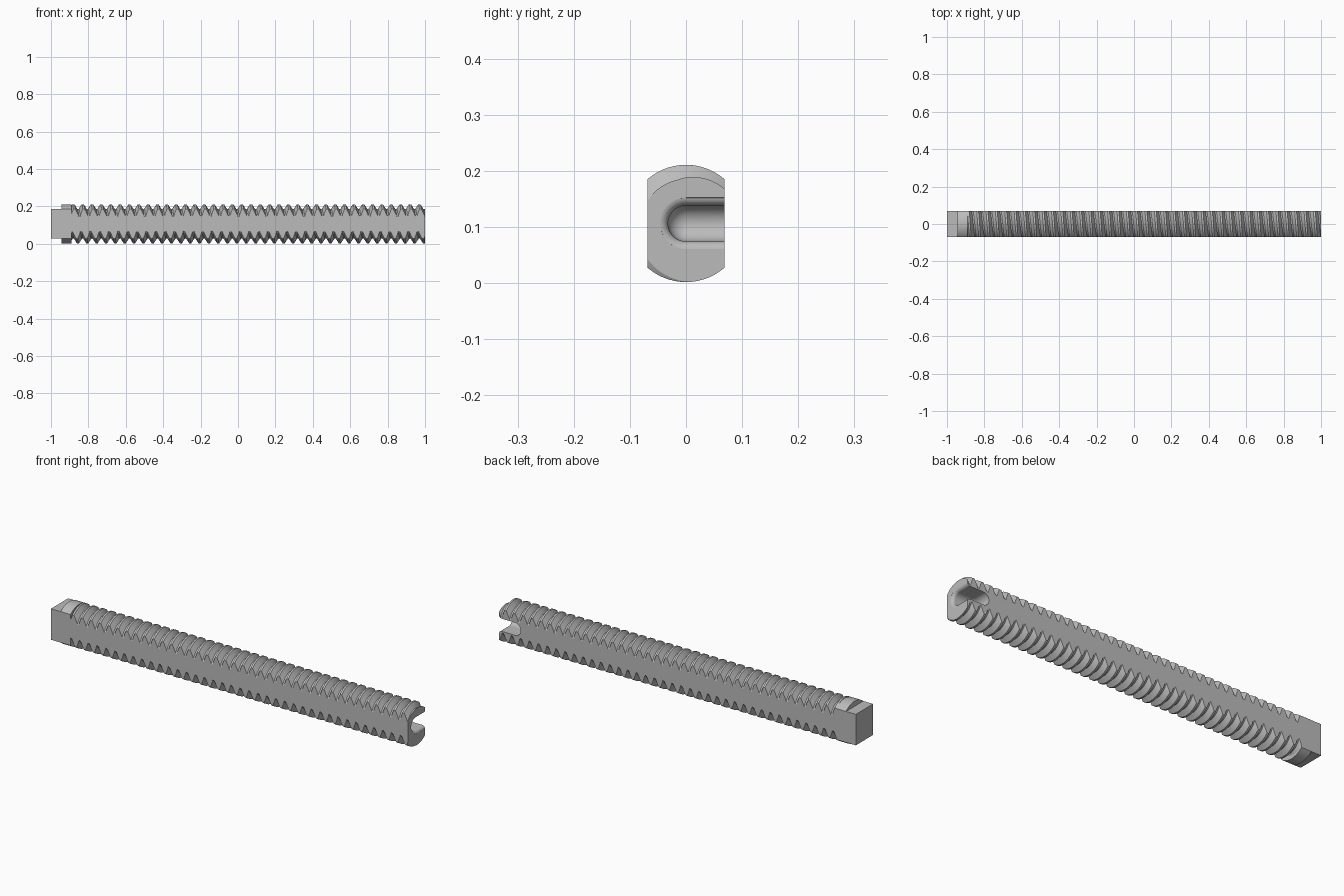
import bpy, bmesh
from math import sin, cos, pi, radians

R, ROOT, HALF_Y, ZC = 0.1045, 0.079, 0.069, 0.1065
PITCH, SEG = 0.05, 64
COLLAR_X, HEAD_X = -0.89, -0.945

if "Cube" in bpy.data.objects:
    bpy.data.objects.remove(bpy.data.objects["Cube"])

steel = bpy.data.materials.new("grey steel")
steel.use_nodes = True
steel.diffuse_color = (0.5, 0.5, 0.5, 1)
steel.node_tree.nodes["Principled BSDF"].inputs["Base Color"].default_value = (0.5, 0.5, 0.5, 1)


def make(name, bm):
    bmesh.ops.recalc_face_normals(bm, faces=bm.faces)
    mesh = bpy.data.meshes.new(name)
    bm.to_mesh(mesh)
    bm.free()
    mesh.materials.append(steel)
    ob = bpy.data.objects.new(name, mesh)
    bpy.context.collection.objects.link(ob)
    return ob


def box(name, x0, x1, half_y, half_z):
    bm = bmesh.new()
    bmesh.ops.create_cube(bm, size=1)
    for v in bm.verts:
        v.co = ((x0 + x1) / 2 + v.co.x * (x1 - x0), v.co.y * 2 * half_y, ZC + v.co.z * 2 * half_z)
    return make(name, bm)


def loft(name, rings):
    """Closed solid through a row of equal-length point rings."""
    bm = bmesh.new()
    rows = [[bm.verts.new(p) for p in ring] for ring in rings]
    for a, b in zip(rows, rows[1:]):
        for i in range(len(a)):
            j = (i + 1) % len(a)
            bm.faces.new((a[i], a[j], b[j], b[i]))
    bm.faces.new(rows[0])
    bm.faces.new(rows[-1])
    return make(name, bm)


def cut(ob, cutter, operation):
    mod = ob.modifiers.new(operation.lower(), 'BOOLEAN')
    mod.object, mod.operation, mod.solver = cutter, operation, 'EXACT'
    bpy.context.view_layer.objects.active = ob
    bpy.ops.object.modifier_apply(modifier=mod.name)
    bpy.data.objects.remove(cutter)


def smooth(ob):
    bpy.ops.object.select_all(action='DESELECT')
    ob.select_set(True)
    bpy.context.view_layer.objects.active = ob
    bpy.ops.object.shade_smooth_by_angle(angle=radians(25))


# Helical thread: one tooth profile swept round the axis, longer than needed
profile = [(-0.075, ROOT), (0.075, ROOT), (0.4, R), (0.6, R), (0.925, ROOT)]
bm = bmesh.new()
turns = 41
previous = None
for n in range(turns * SEG + 1):
    a = radians(130) + 2 * pi * n / SEG
    row = [bm.verts.new((1 + PITCH * (n / SEG + u - turns + 1.5 + 0.5), r * cos(a), ZC + r * sin(a)))
           for u, r in profile]
    if previous:
        for k in range(len(row) - 1):
            bm.faces.new((previous[k], previous[k + 1], row[k + 1], row[k]))
    previous = row
bmesh.ops.remove_doubles(bm, verts=bm.verts, dist=1e-5)
# Close both ends with fans to the axis
rims = [e for e in bm.edges if e.is_boundary]
for side in (-1, 1):
    tip = bm.verts.new((side * 1.2, 0, ZC))
    for e in rims:
        if e.verts[0].co.x * side > 0:
            bm.faces.new((*e.verts, tip))
bar = make("threaded_bar", bm)
cut(bar, box("bar_trim", COLLAR_X, 1, HALF_Y, 0.3), 'INTERSECT')

# Rounded hook slot in the end: open to the back, ball-shaped floor, flared mouth
slot_r, flare, floor_x = 0.032, 0.016, 0.91
stations = [(floor_x - slot_r * cos(t), slot_r * sin(t))
            for t in [pi / 2 * (i + 0.3) / 10.3 for i in range(11)]]
stations += [(1 - flare + flare * sin(t), slot_r + flare * (1 - cos(t)))
             for t in [radians(82) * i / 8 for i in range(9)]]
stations.append((1.02, slot_r + flare))
rings = []
for x, w in stations:
    arc = [pi / 2 + pi * i / 24 for i in range(25)]
    rings.append([(x, 0.2, ZC + w)] + [(x, w * cos(t), ZC + w * sin(t)) for t in arc]
                 + [(x, 0.2, ZC - w)])
cut(bar, loft("slot_cutter", rings), 'DIFFERENCE')
smooth(bar)

# Plain collar between thread and head, flattened like the bar
collar = loft("collar", [[(x, R * cos(2 * pi * i / SEG), ZC + R * sin(2 * pi * i / SEG))
                          for i in range(SEG)] for x in (HEAD_X, COLLAR_X)])
cut(collar, box("collar_trim", -1.2, 0, HALF_Y, 0.3), 'INTERSECT')
smooth(collar)

# Rectangular head
box("square_head", -1, HEAD_X, HALF_Y, (R * R - HALF_Y * HALF_Y) ** 0.5)
